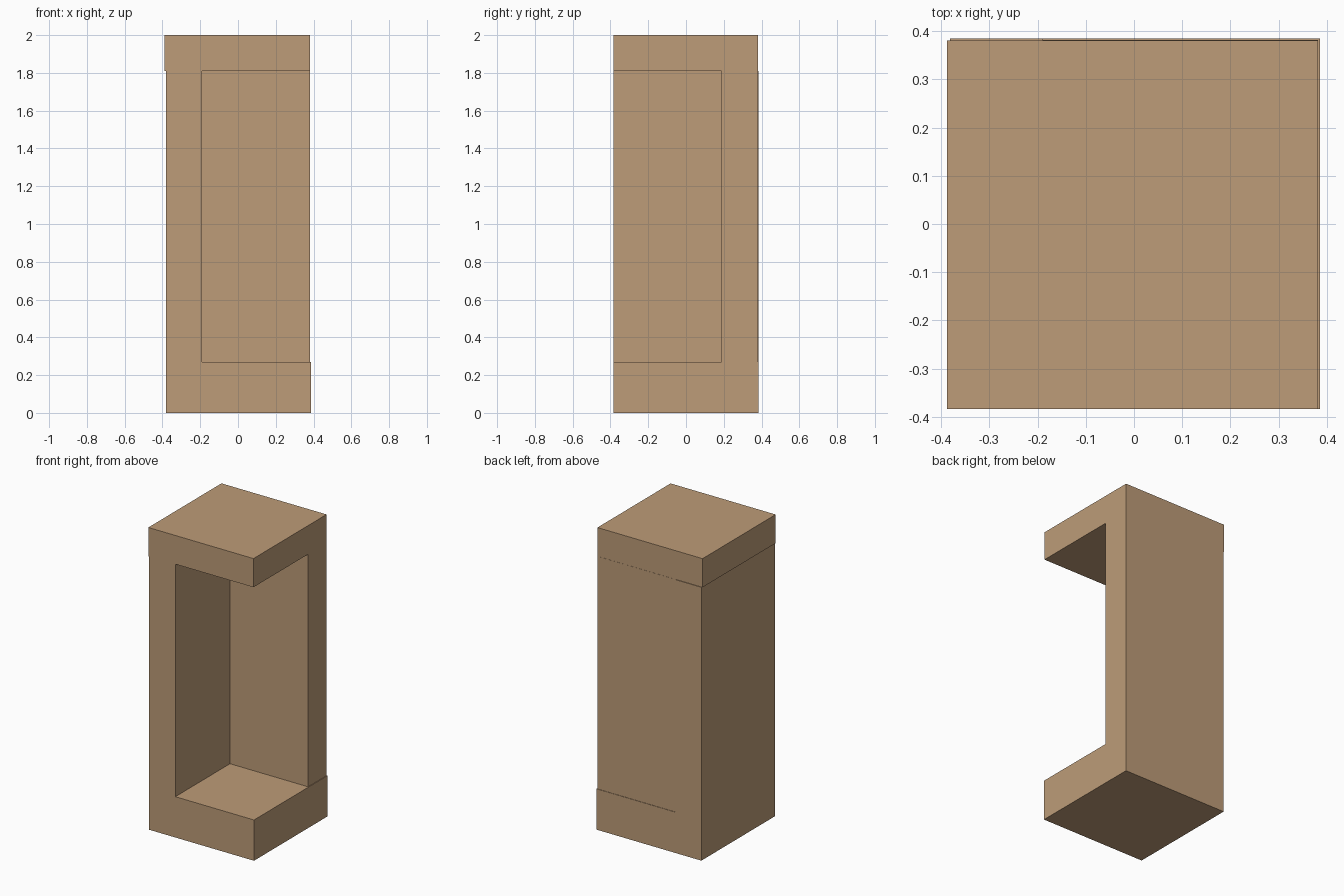
import bpy
import bmesh

if "Cube" in bpy.data.objects:
    bpy.data.objects.remove(bpy.data.objects["Cube"])

# Single tan colour for the whole model
tan = bpy.data.materials.new("tan_board")
tan.diffuse_color = (0.51, 0.332, 0.188, 1.0)
tan.use_nodes = True
tan.node_tree.nodes["Principled BSDF"].inputs["Base Color"].default_value = tan.diffuse_color


def box(name, x, y, z):
    """Flat-shaded box from (min, max) ranges on each axis."""
    bm = bmesh.new()
    bmesh.ops.create_cube(bm, size=1.0)
    for v in bm.verts:
        v.co = [r[0] if c < 0 else r[1] for c, r in zip(v.co, (x, y, z))]
    mesh = bpy.data.meshes.new(name)
    bm.to_mesh(mesh)
    bm.free()
    mesh.materials.append(tan)
    obj = bpy.data.objects.new(name, mesh)
    bpy.context.collection.objects.link(obj)
    return obj


BASE_TOP, ROOF_BOTTOM = 0.27, 1.81

# Thick base slab
box("base", (-0.382, 0.386), (-0.384, 0.385), (0.0, BASE_TOP))

# Roof slab, shifted very slightly to the left
box("roof", (-0.388, 0.382), (-0.384, 0.381), (ROOF_BOTTOM, 2.0))

# Left wall, full depth
box("left_wall", (-0.382, -0.19), (-0.384, 0.385), (BASE_TOP, ROOF_BOTTOM))

# Back wall, from the left wall to the right edge
box("back_wall", (-0.19, 0.382), (0.188, 0.382), (BASE_TOP, ROOF_BOTTOM))
